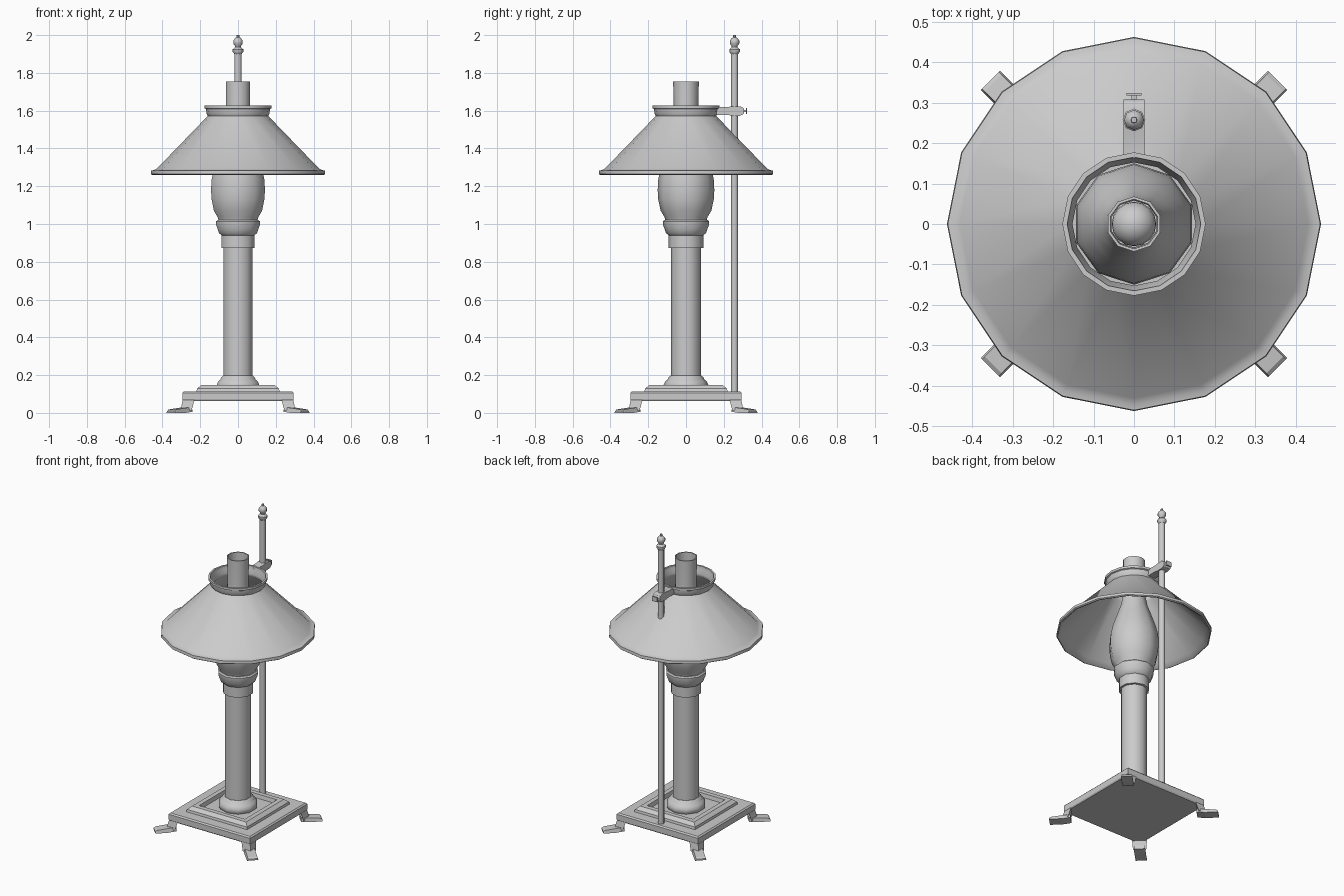
import bpy, bmesh
from math import sin, cos, pi, sqrt, radians
from mathutils import Matrix, Vector


def finish(bm, name, smooth=35):
    bmesh.ops.remove_doubles(bm, verts=bm.verts, dist=1e-5)
    bmesh.ops.recalc_face_normals(bm, faces=bm.faces)
    me = bpy.data.meshes.new(name)
    bm.to_mesh(me)
    bm.free()
    ob = bpy.data.objects.new(name, me)
    bpy.context.collection.objects.link(ob)
    if smooth:
        bpy.ops.object.select_all(action='DESELECT')
        ob.select_set(True)
        bpy.context.view_layer.objects.active = ob
        bpy.ops.object.shade_smooth_by_angle(angle=radians(smooth))
    return ob


def loft(bm, rings, closed=False, caps=True):
    """Skin a list of equal-sized point rings."""
    vs = [[bm.verts.new(p) for p in r] for r in rings]
    n = len(vs[0])
    pairs = list(zip(vs, vs[1:])) + ([(vs[-1], vs[0])] if closed else [])
    for a, b in pairs:
        for i in range(n):
            j = (i + 1) % n
            bm.faces.new((a[i], a[j], b[j], b[i]))
    if caps and not closed:
        bm.faces.new(vs[0][::-1])
        bm.faces.new(vs[-1])


def lathe(name, profile, sides, start=90, centre=(0, 0), closed=False, smooth=40, scale=1):
    bm = bmesh.new()
    rings = [[(centre[0] + r * scale * cos(radians(start) + 2 * pi * i / sides),
               centre[1] + r * scale * sin(radians(start) + 2 * pi * i / sides), z)
              for i in range(sides)] for r, z in profile]
    loft(bm, rings, closed)
    return finish(bm, name, smooth)


# stepped square base with a sunken top (profile in half-widths)
lathe("base_plate", [(0.29, 0.062), (0.295, 0.07), (0.295, 0.105), (0.287, 0.113), (0.22, 0.113),
                     (0.217, 0.128), (0.195, 0.147), (0.165, 0.147), (0.16, 0.122)],
      4, start=45, smooth=0, scale=sqrt(2))

# four corner legs with outward feet
for k, tag in enumerate(("back_right", "back_left", "front_left", "front_right")):
    bm = bmesh.new()
    loft(bm, [[(0.37, -0.044, 0.08), (0.412, 0, 0.08), (0.37, 0.044, 0.08)],
              [(0.372, -0.044, 0.062), (0.416, 0, 0.062), (0.372, 0.044, 0.062)],
              [(0.388, -0.04, 0.012), (0.431, 0, 0.012), (0.388, 0.04, 0.012)]])
    w = 0.034
    loft(bm, [[(u, -w, z0), (u, w, z0), (u, w * 0.85, z1), (u, -w * 0.85, z1)]
              for u, z0, z1 in ((0.374, 0.006, 0.03), (0.425, 0, 0.026), (0.492, 0, 0.018), (0.502, 0, 0.01))])
    bmesh.ops.rotate(bm, verts=bm.verts, cent=(0, 0, 0), matrix=Matrix.Rotation(pi / 4 + k * pi / 2, 3, 'Z'))
    finish(bm, "leg_" + tag, 0)

# column and its moulded foot
lathe("column_foot", [(0.11, 0.12), (0.118, 0.135), (0.118, 0.15), (0.109, 0.168), (0.098, 0.176),
                      (0.093, 0.188), (0.082, 0.197)], 10)
lathe("column", [(0.08, 0.15), (0.08, 0.88)], 10)

# burner collar
lathe("burner_collar", [(0.08, 0.872), (0.092, 0.874), (0.092, 0.94), (0.106, 0.952), (0.112, 0.97),
                        (0.122, 0.995), (0.123, 1.013), (0.115, 1.02), (0.08, 1.02)], 10)

# hollow glass chimney
lathe("chimney", [(0.108, 1.015), (0.113, 1.035), (0.134, 1.07), (0.147, 1.13), (0.15, 1.18), (0.147, 1.235),
                  (0.135, 1.29), (0.108, 1.37), (0.083, 1.44), (0.069, 1.51), (0.065, 1.6), (0.068, 1.755),
                  (0.061, 1.755), (0.058, 1.6), (0.062, 1.51), (0.098, 1.37), (0.138, 1.235),
                  (0.138, 1.13), (0.1, 1.03)], 10)

# bulb inside the chimney
lathe("bulb", [(0.03, 1.02), (0.03, 1.12)] +
      [(0.055 * cos(radians(a)), 1.2 + 0.055 * sin(radians(a))) for a in range(-45, 91, 15)], 16)

# conical shade with rolled rim and collar
lathe("shade", [(0.43, 1.293), (0.447, 1.285), (0.46, 1.283), (0.462, 1.265), (0.455, 1.26), (0.444, 1.264),
                (0.424, 1.285), (0.155, 1.562), (0.152, 1.58), (0.163, 1.605), (0.165, 1.627),
                (0.177, 1.627), (0.177, 1.612), (0.169, 1.608), (0.167, 1.585), (0.16, 1.572)],
      16, start=0, closed=True)

# support rod with turned finial
ROD = (0, 0.257)
lathe("support_rod", [(0.0195, 0.11), (0.0195, 1.905)], 8, centre=ROD, smooth=50)
lathe("finial", [(0.0195, 1.9), (0.028, 1.912), (0.028, 1.925), (0.015, 1.936), (0.017, 1.944), (0.025, 1.955),
                 (0.025, 1.972), (0.014, 1.985), (0.008, 1.988), (0.007, 2.0)], 8, centre=ROD)

# bracket arm joining shade collar and rod
bm = bmesh.new()
loft(bm, [[(-0.026, y, 1.598 - h), (0.026, y, 1.598 - h), (0.026, y, 1.598 + h), (-0.026, y, 1.598 + h)]
          for y, h in ((0.162, 0.021), (0.225, 0.021), (0.24, 0.025), (0.285, 0.025), (0.302, 0.018), (0.308, 0.009))])
finish(bm, "bracket_arm", 30)

# thumb screw: stem plus flat grip
bm = bmesh.new()
for size, y in (((0.012, 0.022, 0.012), 0.312), ((0.036, 0.006, 0.03), 0.32)):
    bmesh.ops.create_cube(bm, size=1, matrix=Matrix.Translation((0, y, 1.598)) @ Matrix.Diagonal(Vector(size + (1,))))
finish(bm, "thumb_screw", 0)
